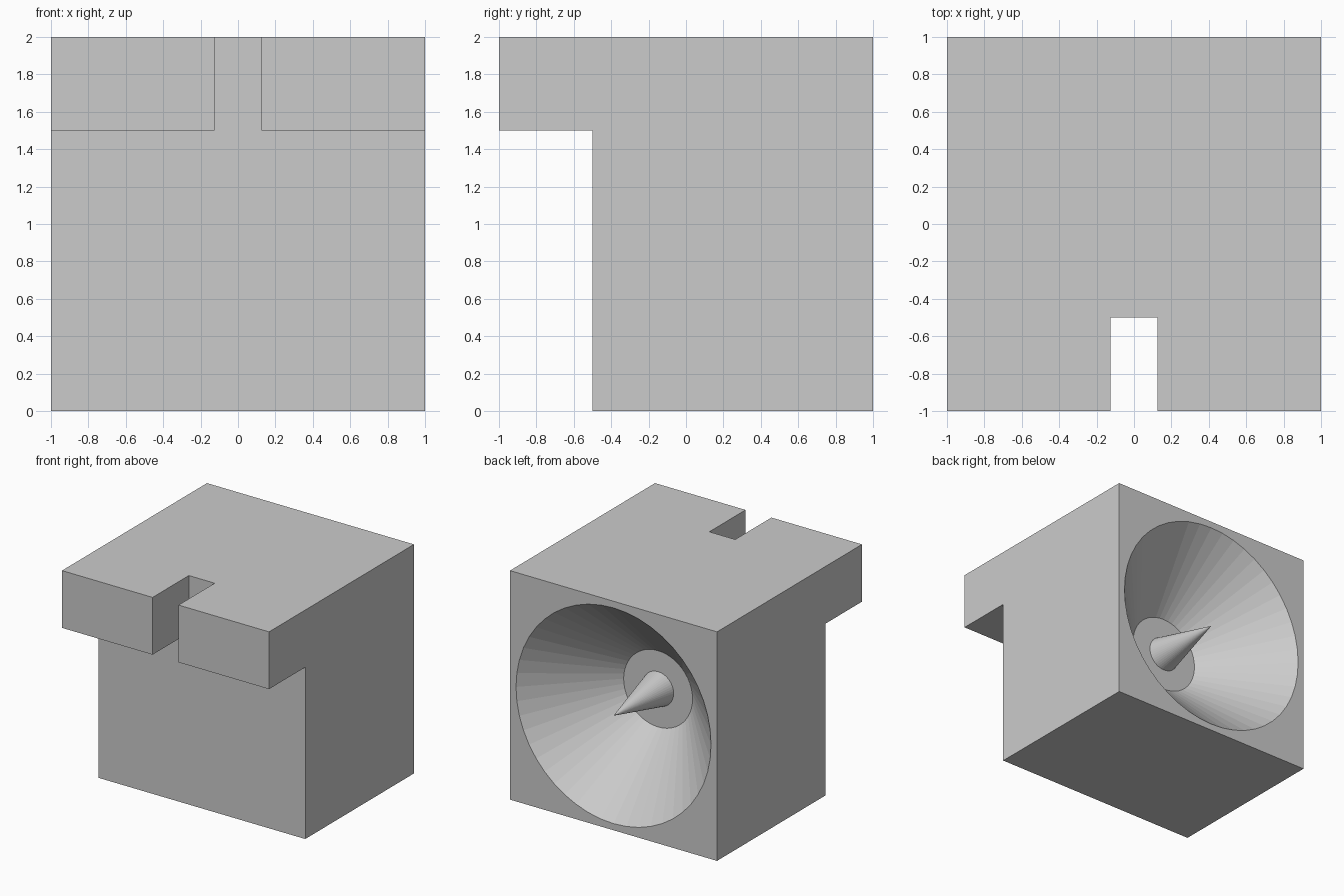
import bpy, bmesh, math
from mathutils import Matrix

if "Cube" in bpy.data.objects:
    bpy.data.objects.remove(bpy.data.objects["Cube"])

SEG = 48
FLOOR_Y, MOUTH_Y = 0.385, 1.0      # depth range of the conical recess
R_FLOOR, R_MOUTH = 0.333, 0.942


def make_object(name, bm):
    bmesh.ops.recalc_face_normals(bm, faces=bm.faces)
    mesh = bpy.data.meshes.new(name)
    bm.to_mesh(mesh)
    bm.free()
    obj = bpy.data.objects.new(name, mesh)
    bpy.context.collection.objects.link(obj)
    return obj


def cone_y(name, y0, y1, r0, r1):
    """Cone along +y, centred on x = 0, z = 1."""
    bm = bmesh.new()
    place = Matrix.Translation((0, (y0 + y1) / 2, 1)) @ Matrix.Rotation(-math.pi / 2, 4, 'X')
    bmesh.ops.create_cone(bm, cap_ends=True, segments=SEG, radius1=r0, radius2=r1,
                          depth=y1 - y0, matrix=place)
    return make_object(name, bm)


def extrude_x(name, profile, half):
    """Extrude a (y, z) outline symmetrically across x."""
    bm = bmesh.new()
    face = bm.faces.new([bm.verts.new((-half, y, z)) for y, z in profile])
    out = bmesh.ops.extrude_face_region(bm, geom=[face])
    verts = [v for v in out["geom"] if isinstance(v, bmesh.types.BMVert)]
    bmesh.ops.translate(bm, verts=verts, vec=(2 * half, 0, 0))
    return make_object(name, bm)


def cut(target, cutter):
    mod = target.modifiers.new("cut", 'BOOLEAN')
    mod.operation, mod.solver, mod.object = 'DIFFERENCE', 'EXACT', cutter
    cutter.hide_render = True
    bpy.context.view_layer.objects.active = target
    bpy.ops.object.modifier_apply(modifier=mod.name)
    bpy.data.objects.remove(cutter)


# Block with the overhanging front lip
block = extrude_x("block", [(-0.5, 0), (1, 0), (1, 2), (-1, 2), (-1, 1.5), (-0.5, 1.5)], 1)

# Slot through the lip
cut(block, extrude_x("slot_cutter", [(-1.2, 1.3), (-0.5, 1.3), (-0.5, 2.2), (-1.2, 2.2)], 0.125))

# Conical recess in the back, cutter continued past the face
over = 0.1
slope = (R_MOUTH - R_FLOOR) / (MOUTH_Y - FLOOR_Y)
cut(block, cone_y("recess_cutter", FLOOR_Y, MOUTH_Y + over, R_FLOOR, R_MOUTH + slope * over))

# Pointed pin standing on the recess floor
cone_y("pin", FLOOR_Y, MOUTH_Y, 0.15, 0)
